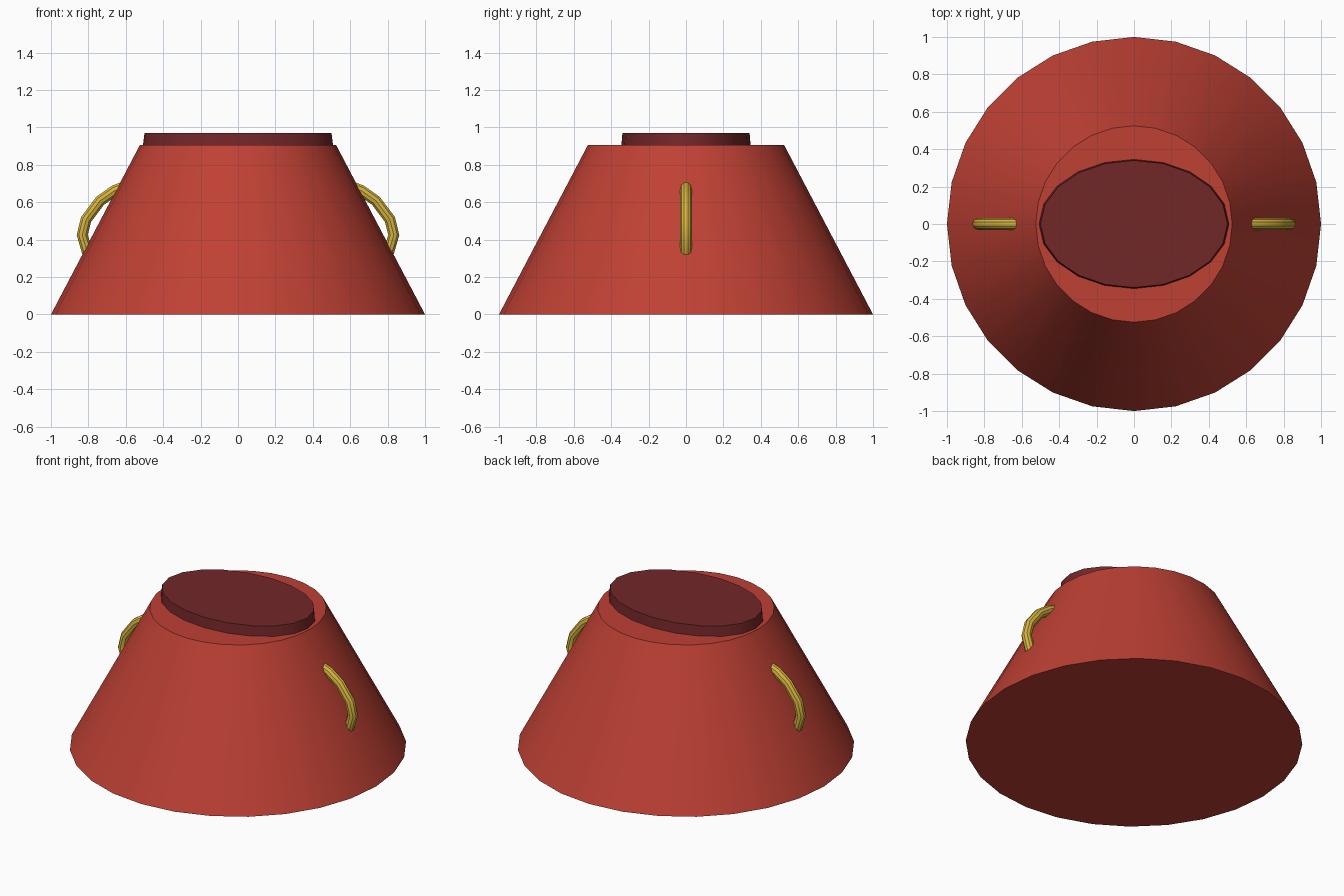
import bpy
import math

if "Cube" in bpy.data.objects:
    bpy.data.objects.remove(bpy.data.objects["Cube"])


def material(name, rgb):
    m = bpy.data.materials.new(name)
    m.diffuse_color = (*rgb, 1)
    m.use_nodes = True
    m.node_tree.nodes["Principled BSDF"].inputs["Base Color"].default_value = m.diffuse_color
    return m


def finish(obj, name, mat):
    obj.name = name
    obj.data.materials.append(mat)
    bpy.ops.object.shade_smooth_by_angle(angle=math.radians(35))


def frustum(name, sides, r_low, r_high, z_low, z_high, mat, squash=1.0):
    bpy.ops.mesh.primitive_cone_add(vertices=sides, radius1=r_low, radius2=r_high,
                                    depth=z_high - z_low,
                                    location=(0, 0, (z_low + z_high) / 2))
    obj = bpy.context.object
    obj.scale.y = squash
    bpy.ops.object.transform_apply(location=True, rotation=True, scale=True)
    finish(obj, name, mat)


def handle(name, side, path, radius, mat):
    curve = bpy.data.curves.new(name, 'CURVE')
    curve.dimensions = '3D'
    curve.bevel_depth = radius
    curve.bevel_resolution = 3
    curve.use_fill_caps = True
    spline = curve.splines.new('POLY')
    spline.points.add(len(path) - 1)
    for point, (x, z) in zip(spline.points, path):
        point.co = (side * x, 0, z, 1)
    obj = bpy.data.objects.new(name, curve)
    bpy.context.collection.objects.link(obj)
    bpy.ops.object.select_all(action='DESELECT')
    obj.select_set(True)
    bpy.context.view_layer.objects.active = obj
    bpy.ops.object.convert(target='MESH')
    finish(bpy.context.object, name, mat)


red = material("red", (0.52, 0.052, 0.034))
maroon = material("maroon", (0.17, 0.02, 0.022))
yellow = material("yellow", (0.68, 0.46, 0.05))

# Tapered body
frustum("body", 28, 1.0, 0.525, 0.0, 0.905, red)

# Oval cap on top
frustum("oval_cap", 20, 0.508, 0.5, 0.905, 0.97, maroon, squash=0.68)

# Curved side handles, ends sunk into the body
handle_path = [(0.60, 0.685), (0.66, 0.662), (0.738, 0.607), (0.812, 0.508),
               (0.833, 0.425), (0.806, 0.335), (0.785, 0.30)]
for side, label in ((-1, "left"), (1, "right")):
    handle("handle_" + label, side, handle_path, 0.031, yellow)
